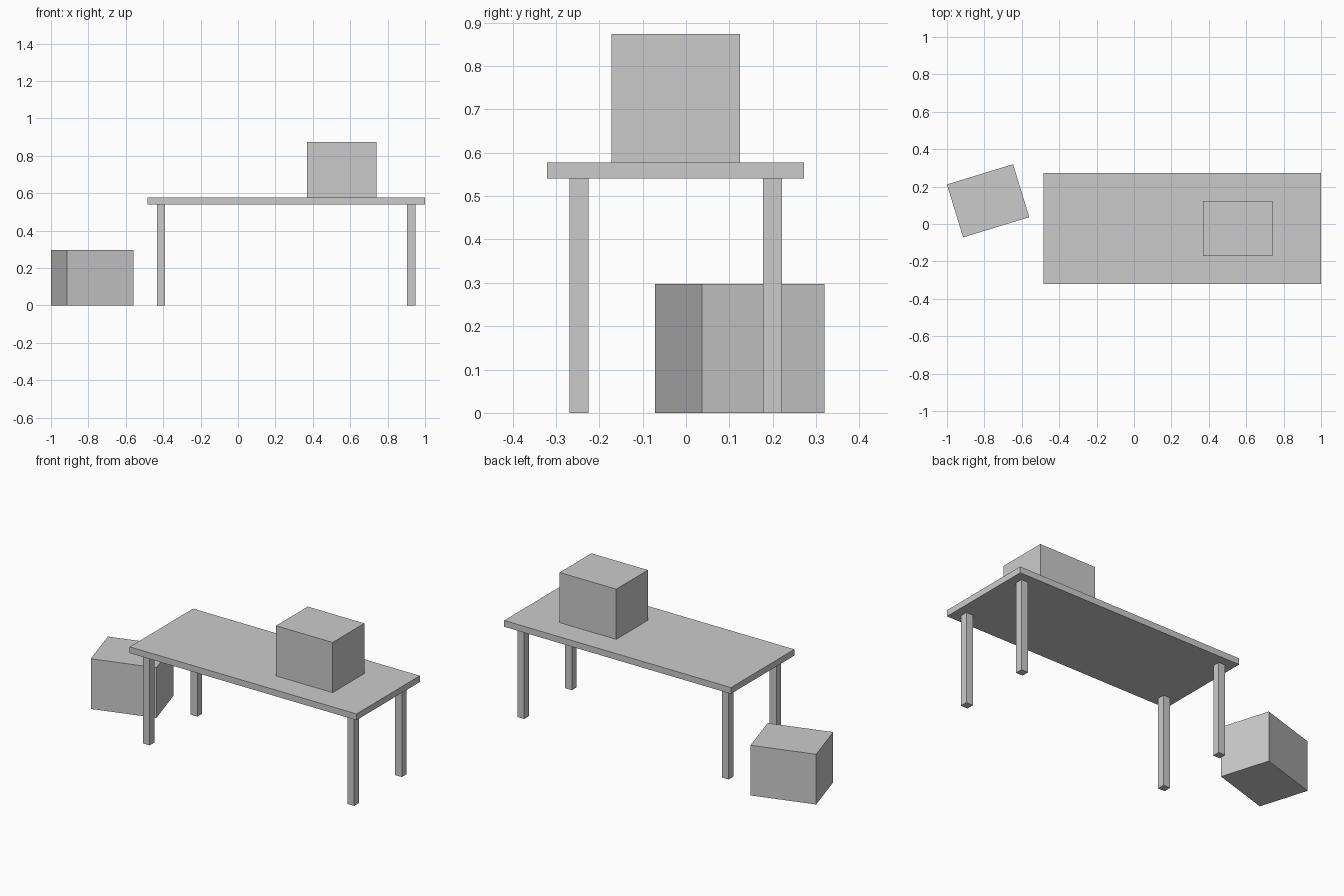
import bpy
from math import radians

cube = bpy.data.objects.get("Cube")
if cube:
    bpy.data.objects.remove(cube, do_unlink=True)

# Single light grey finish
grey = bpy.data.materials.new("light_grey")
grey.use_nodes = True
colour = (0.6, 0.6, 0.6, 1)
grey.diffuse_color = colour
grey.node_tree.nodes["Principled BSDF"].inputs["Base Color"].default_value = colour


def block(name, centre, size, base, turn=0):
    """Add a box whose underside sits at height base."""
    bpy.ops.mesh.primitive_cube_add(
        size=1, location=(*centre, base + size[2] / 2), rotation=(0, 0, radians(turn)))
    obj = bpy.context.object
    obj.name = name
    obj.scale = size
    bpy.ops.object.transform_apply(location=False, rotation=False, scale=True)
    obj.data.materials.append(grey)
    return obj


LEG_HEIGHT = 0.54
TOP_THICK = 0.037
TABLE = (0.2575, -0.024)
BOX = (0.37, 0.296, 0.297)

# Table top and four square legs
block("table_top", TABLE, (1.485, 0.592, TOP_THICK), LEG_HEIGHT)
for side, sx in (("right", -1), ("left", 1)):
    for end, sy in (("front", -1), ("back", 1)):
        block(f"{end}_{side}_leg", (TABLE[0] + sx * 0.669, TABLE[1] + sy * 0.223),
              (0.044, 0.044, LEG_HEIGHT), 0)

# Box on the table and the turned box on the floor
block("table_box", (0.555, TABLE[1]), BOX, LEG_HEIGHT + TOP_THICK)
block("floor_box", (-0.78, 0.124), BOX, 0, turn=17)
